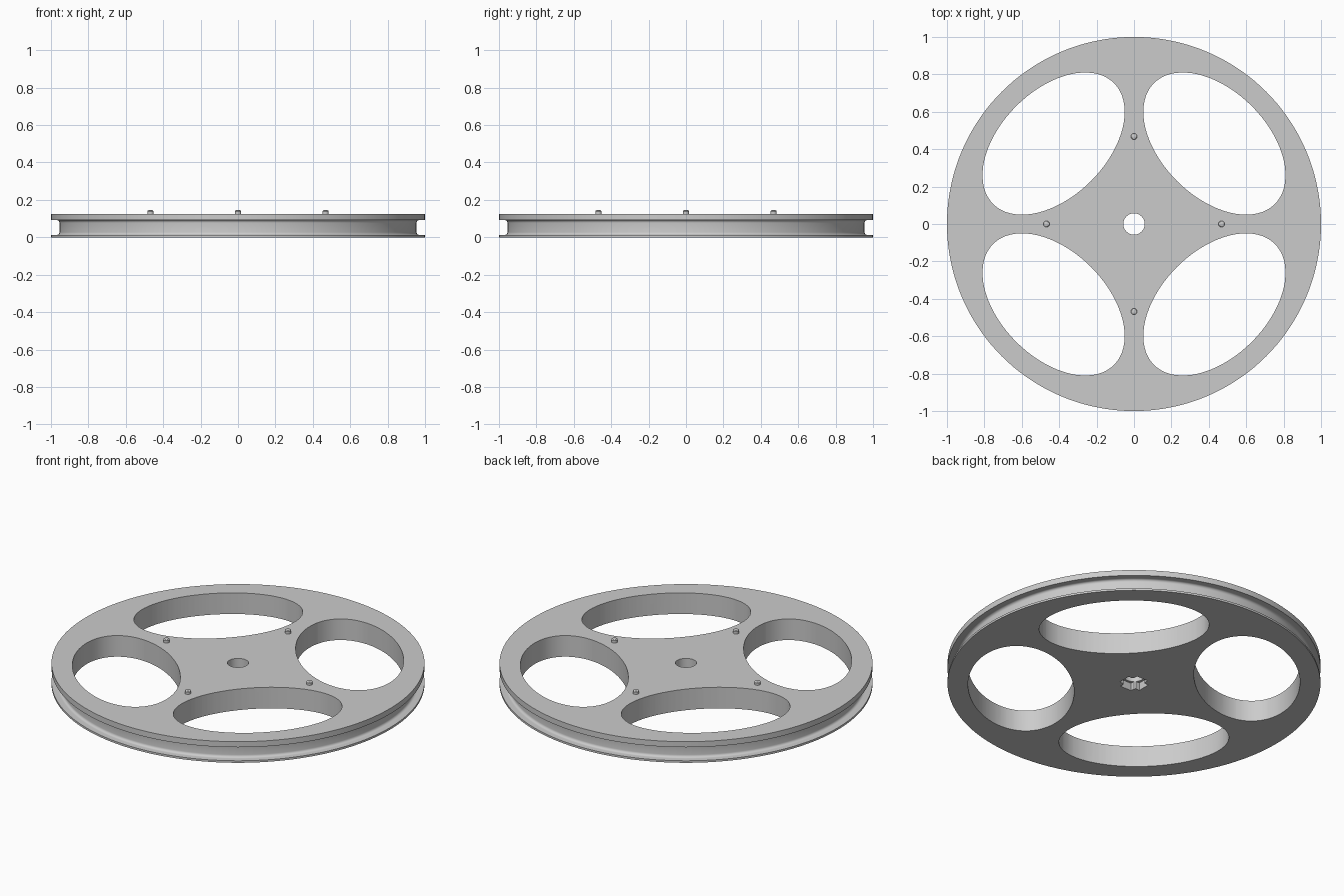
import bpy, bmesh, math
from mathutils import Matrix, Vector

old = bpy.data.objects.get("Cube")
if old:
    bpy.data.objects.remove(old, do_unlink=True)

HEIGHT = 0.125
BORE = 0.057

grey = bpy.data.materials.new("light grey plastic")
grey.use_nodes = True
colour = (0.6, 0.6, 0.6, 1)
grey.diffuse_color = colour
grey.node_tree.nodes["Principled BSDF"].inputs["Base Color"].default_value = colour


def make_object(name, bm):
    bmesh.ops.recalc_face_normals(bm, faces=bm.faces)
    mesh = bpy.data.meshes.new(name)
    bm.to_mesh(mesh)
    bm.free()
    mesh.materials.append(grey)
    obj = bpy.data.objects.new(name, mesh)
    bpy.context.collection.objects.link(obj)
    return obj


def lathe(name, profile, steps, closed):
    bm = bmesh.new()
    verts = [bm.verts.new((r, 0, z)) for r, z in profile]
    edges = [bm.edges.new(pair) for pair in zip(verts, verts[1:])]
    if closed:
        edges.append(bm.edges.new((verts[-1], verts[0])))
    bmesh.ops.spin(bm, geom=verts + edges, cent=(0, 0, 0), axis=(0, 0, 1),
                   angle=math.tau, steps=steps)
    bmesh.ops.remove_doubles(bm, verts=bm.verts, dist=1e-5)
    return make_object(name, bm)


def cut(target, cutter):
    cutter.hide_render = True
    mod = target.modifiers.new("cut", "BOOLEAN")
    mod.operation = "DIFFERENCE"
    mod.solver = "EXACT"
    mod.object = cutter
    bpy.context.view_layer.objects.active = target
    bpy.ops.object.modifier_apply(modifier=mod.name)
    bpy.data.objects.remove(cutter, do_unlink=True)


def smooth(obj):
    bpy.ops.object.select_all(action="DESELECT")
    obj.select_set(True)
    bpy.context.view_layer.objects.active = obj
    bpy.ops.object.shade_smooth_by_angle(angle=math.radians(30))


# Grooved wheel: thin lower flange, filleted channel, thick upper flange
low, high, floor, fillet = 0.012, 0.092, 0.955, 0.015
channel = []
for z, start in ((low + fillet, 270), (high - fillet, 180)):
    for i in range(6):
        a = math.radians(start - i * 18)
        channel.append((floor + fillet + fillet * math.cos(a),
                        z + fillet * math.sin(a)))
wheel = lathe("wheel", [(BORE, 0), (1, 0), (1, low)] + channel +
              [(1, high), (1, HEIGHT), (BORE, HEIGHT)], 144, True)

# Four elliptical openings between the spokes
for k in range(4):
    bm = bmesh.new()
    turn = Matrix.Rotation(math.radians(45 + 90 * k), 4, "Z")
    place = turn @ Matrix.Translation((0.608, 0, HEIGHT / 2))
    bmesh.ops.create_cone(bm, cap_ends=True, segments=72, radius1=1, radius2=1,
                          depth=0.4,
                          matrix=place @ Matrix.Diagonal((0.283, 0.457, 1, 1)))
    cut(wheel, make_object("opening_cutter", bm))

# Cross-shaped axle socket under the bore
for size in ((0.138, 0.074), (0.074, 0.138)):
    bm = bmesh.new()
    bmesh.ops.create_cube(bm, size=1,
                          matrix=Matrix.Diagonal((size[0], size[1], 0.09, 1)))
    cut(wheel, make_object("socket_cutter", bm))
smooth(wheel)

# Four small round-topped locating pegs
for k, side in enumerate(("left", "back", "right", "front")):
    peg = lathe(side + "_peg", [(0, -0.01), (0.017, -0.01), (0.017, 0.014),
                                (0.014, 0.018), (0.009, 0.02), (0, 0.02)], 20, False)
    peg.location = Matrix.Rotation(k * math.pi / 2, 3, "Z") @ Vector((0.468, 0, HEIGHT))
    smooth(peg)
